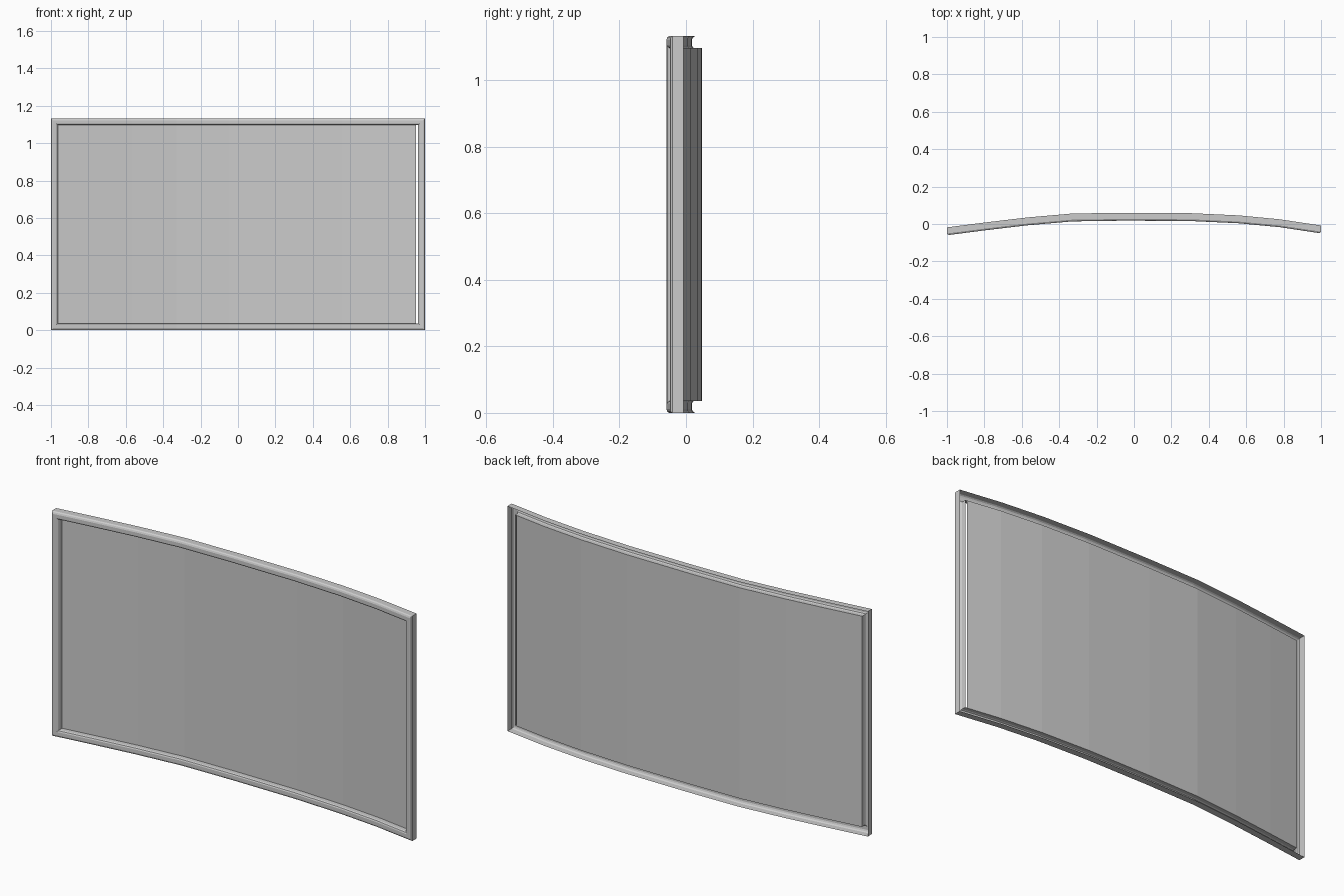
import bpy, bmesh

if "Cube" in bpy.data.objects:
    bpy.data.objects.remove(bpy.data.objects["Cube"])

H = 1.133
# plan curve of the frame's back edge (x, y)
CURVE = [(-1, -0.018), (-0.79, 0.009), (-0.57, 0.035), (-0.33, 0.056), (-0.05, 0.06),
         (0.3, 0.058), (0.56, 0.046), (0.78, 0.025), (1, -0.008)]
# frame section, open at the back: (inset from outer edge, depth in front of back edge)
PROFILE = [(0, 0), (0, 0.033), (0.004, 0.039), (0.011, 0.042), (0.028, 0.042),
           (0.034, 0.039), (0.037, 0.033), (0.037, 0.012)]


def curve_y(x):
    for (x0, y0), (x1, y1) in zip(CURVE, CURVE[1:]):
        if x <= x1:
            return y0 + (y1 - y0) * (x - x0) / (x1 - x0)
    return CURVE[-1][1]


def stations(left, right):
    return [left] + [x for x, _ in CURVE[1:-1]] + [right]


def finish(bm, name):
    mesh = bpy.data.meshes.new(name)
    bmesh.ops.recalc_face_normals(bm, faces=bm.faces)
    bm.to_mesh(mesh)
    bm.free()
    obj = bpy.data.objects.new(name, mesh)
    bpy.context.collection.objects.link(obj)
    return obj


# Frame: nested mitred loops, one per section point
bm = bmesh.new()
loops = []
for inset, depth in PROFILE:
    xs = stations(-1 + inset, 1 - inset)
    path = [(x, inset) for x in xs] + [(x, H - inset) for x in reversed(xs)]
    loops.append([bm.verts.new((x, curve_y(x) - depth, z)) for x, z in path])
for a, b in zip(loops, loops[1:]):
    n = len(a)
    for i in range(n):
        j = (i + 1) % n
        bm.faces.new((a[i], a[j], b[j], b[i]))
finish(bm, "curved_frame")

# Panel: thin curved sheet, with a narrow gap at its right edge
bm = bmesh.new()
cols = [[bm.verts.new((x, curve_y(x) - 0.012, z)) for z in (0.036, H - 0.036)]
        for x in stations(-0.964, 0.953)]
for a, b in zip(cols, cols[1:]):
    bm.faces.new((a[0], b[0], b[1], a[1]))
finish(bm, "curved_panel")
